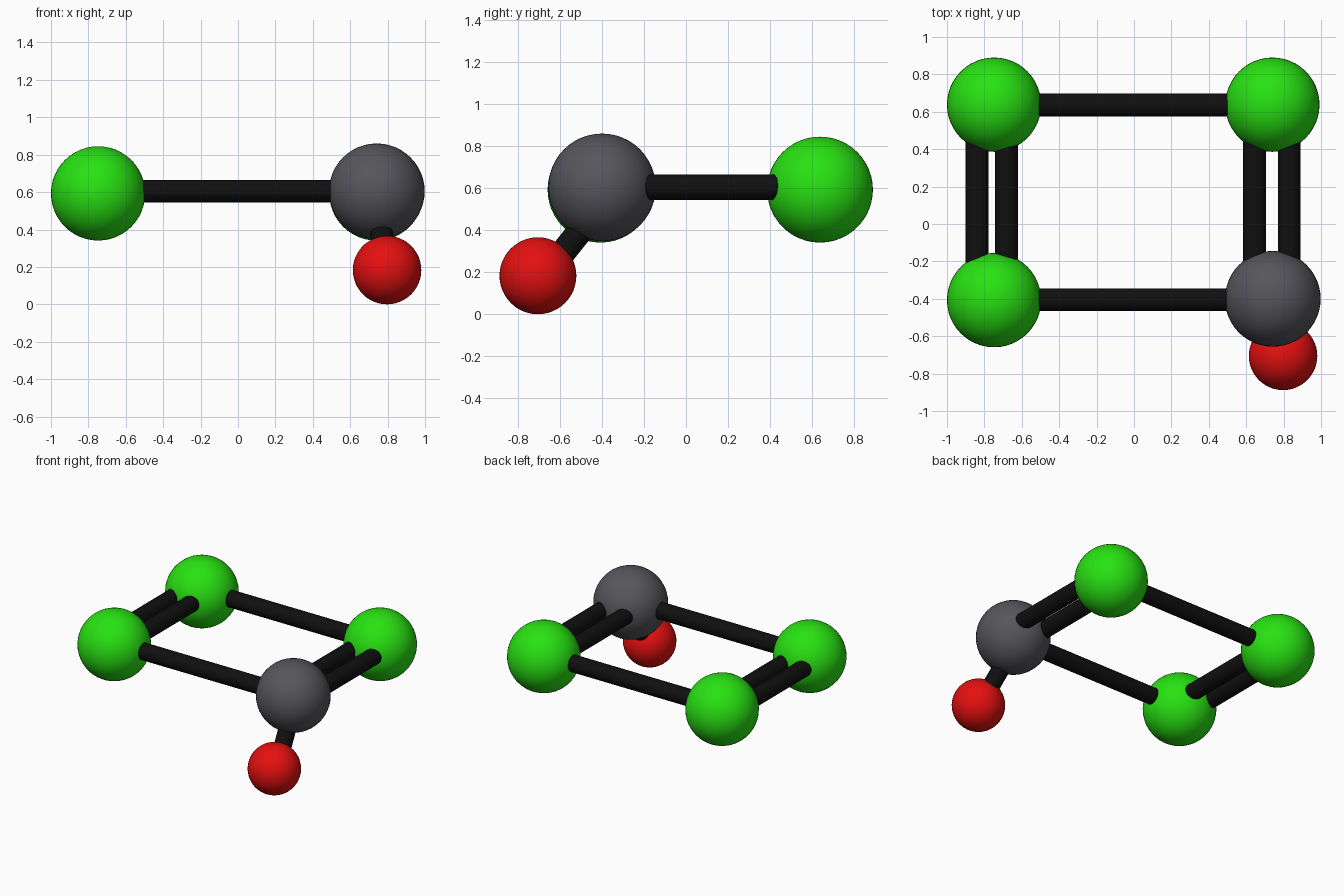
import bpy
from mathutils import Vector

if "Cube" in bpy.data.objects:
    bpy.data.objects.remove(bpy.data.objects["Cube"])


def material(name, rgb):
    m = bpy.data.materials.new(name)
    m.diffuse_color = (*rgb, 1)
    m.use_nodes = True
    m.node_tree.nodes["Principled BSDF"].inputs["Base Color"].default_value = m.diffuse_color
    return m


GREEN = material("bright green", (0.021, 0.76, 0.006))
GREY = material("dark grey", (0.092, 0.092, 0.105))
RED = material("red", (0.78, 0.005, 0.005))
BLACK = material("black", (0.005, 0.005, 0.005))


def finish(name, mat):
    ob = bpy.context.object
    ob.name = name
    ob.data.materials.append(mat)
    bpy.ops.object.shade_smooth_by_angle(angle=0.7)


def ball(name, loc, radius, mat):
    bpy.ops.mesh.primitive_uv_sphere_add(segments=48, ring_count=24, radius=radius, location=loc)
    finish(name, mat)


def rod(name, a, b, radius=0.061):
    a, b = Vector(a), Vector(b)
    d = b - a
    bpy.ops.mesh.primitive_cylinder_add(vertices=32, radius=radius, depth=d.length,
                                        location=(a + b) / 2,
                                        rotation=d.to_track_quat('Z', 'Y').to_euler())
    finish(name, BLACK)


# Atoms: square ring of four, plus one small atom hanging from the grey corner
ball("atom_front_left", (-0.748, -0.407, 0.593), 0.252, GREEN)
ball("atom_back_left", (-0.748, 0.638, 0.593), 0.252, GREEN)
ball("atom_back_right", (0.74, 0.638, 0.593), 0.252, GREEN)
ball("atom_front_right", (0.742, -0.4, 0.604), 0.256, GREY)
ball("small_atom", (0.797, -0.705, 0.183), 0.183, RED)

# Single bonds along x
for name, y in (("front", -0.405), ("back", 0.636)):
    rod(f"single_bond_{name}", (-0.56, y, 0.605), (0.56, y, 0.605))

# Double bonds along y
for name, xs in (("left", (-0.84, -0.681)), ("right", (0.645, 0.83))):
    for i, x in enumerate(xs):
        rod(f"double_bond_{name}_{i + 1}", (x, -0.24, 0.605), (x, 0.47, 0.605))

# Short bond to the small atom
rod("short_bond", (0.755, -0.465, 0.445), (0.79, -0.625, 0.245))
